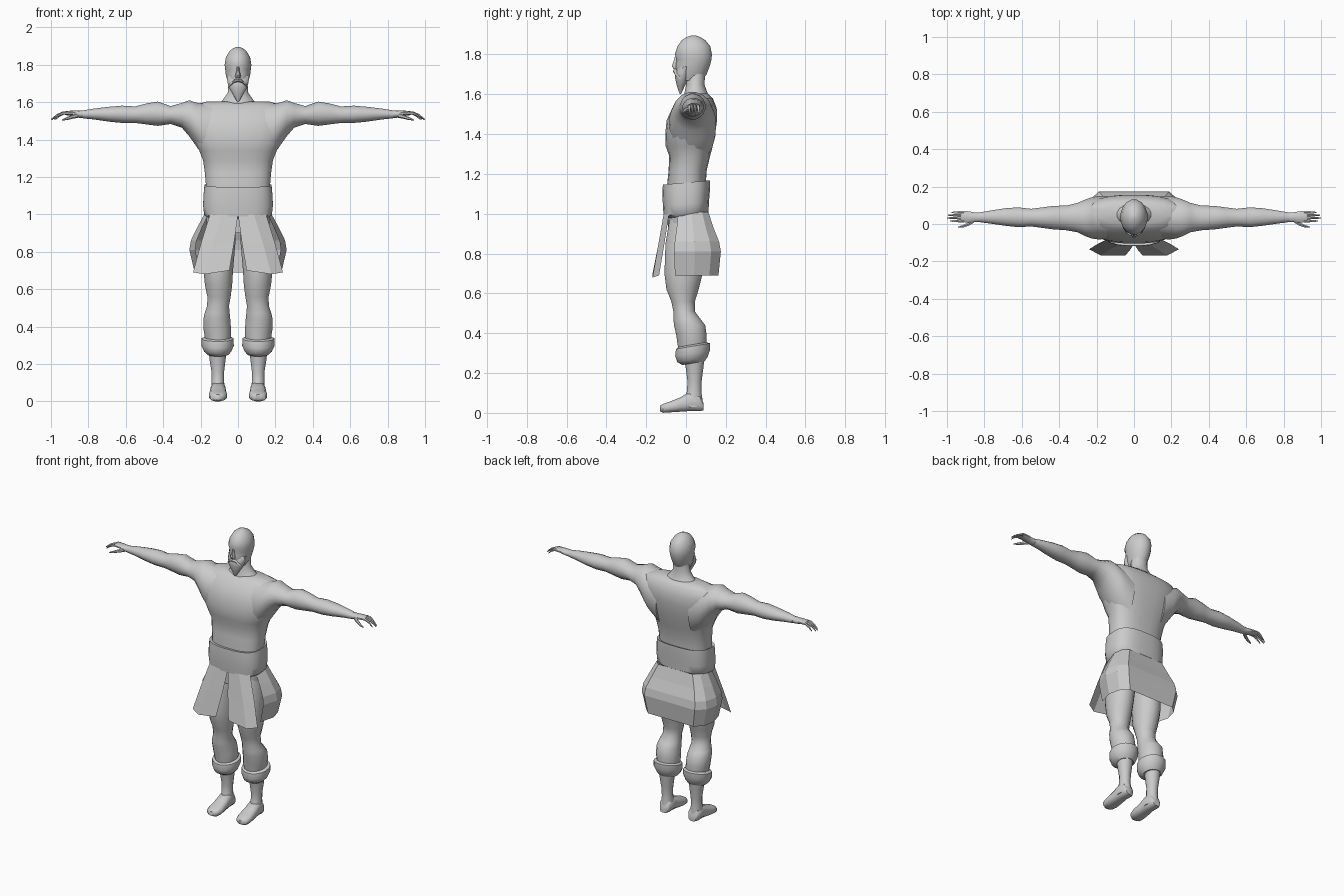
import bpy, bmesh
from math import cos, sin, pi, copysign, radians

AX = {'x': (0, 1, 2), 'y': (1, 0, 2), 'z': (2, 0, 1)}


def finish(name, bm, smooth=True):
    bmesh.ops.recalc_face_normals(bm, faces=bm.faces)
    me = bpy.data.meshes.new(name)
    bm.to_mesh(me)
    bm.free()
    ob = bpy.data.objects.new(name, me)
    bpy.context.collection.objects.link(ob)
    if smooth:
        bpy.ops.object.select_all(action='DESELECT')
        ob.select_set(True)
        bpy.context.view_layer.objects.active = ob
        bpy.ops.object.shade_smooth_by_angle(angle=radians(45))
    return ob


def loft(name, axis, rings, n=16, p=2.0, side=1, cap=True, tilt=0.0):
    """Skin rings (t, a0, a1, b0, b1); a, b are the extents across the axis."""
    it, ia, ib = AX[axis]
    bm = bmesh.new()
    loops = []
    for t, a0, a1, b0, b1 in rings:
        loop = []
        for i in range(n):
            w = 2 * pi * (i + 0.5) / n
            ca, sb = cos(w), sin(w)
            ca = copysign(abs(ca) ** (2 / p), ca)
            sb = copysign(abs(sb) ** (2 / p), sb)
            co = [0, 0, 0]
            co[ia] = (a0 + a1) / 2 + ca * (a1 - a0) / 2
            co[ib] = (b0 + b1) / 2 + sb * (b1 - b0) / 2
            co[it] = t + tilt * (co[ib] - (b0 + b1) / 2)
            co[0] *= side
            loop.append(bm.verts.new(co))
        loops.append(loop)
    for l0, l1 in zip(loops, loops[1:]):
        for i in range(n):
            j = (i + 1) % n
            bm.faces.new((l0[i], l0[j], l1[j], l1[i]))
    if cap:
        bm.faces.new(loops[0])
        bm.faces.new(loops[-1])
    return finish(name, bm)


def sheet(name, rows, side=1):
    """Flat-faced cloth from rows of points."""
    bm = bmesh.new()
    g = [[bm.verts.new((side * x, y, z)) for x, y, z in r] for r in rows]
    for r0, r1 in zip(g, g[1:]):
        for i in range(len(r0) - 1):
            bm.faces.new((r0[i], r0[i + 1], r1[i + 1], r1[i]))
    return finish(name, bm, False)


# torso from hips to shoulders
loft('torso', 'z', [
    (0.90, -.165, .165, -.09, .10), (1.00, -.172, .172, -.095, .10),
    (1.15, -.172, .172, -.095, .10), (1.22, -.178, .178, -.088, .105),
    (1.29, -.188, .188, -.085, .122), (1.34, -.208, .208, -.103, .135),
    (1.40, -.24, .24, -.105, .147), (1.47, -.26, .26, -.098, .157),
    (1.53, -.265, .265, -.07, .155), (1.58, -.25, .25, -.03, .135),
    (1.603, -.17, .17, .0, .11)], n=24, p=2.6)
# waist sash
loft('sash', 'z', [
    (1.15, -.165, .165, -.09, .10), (1.157, -.18, .18, -.117, .122),
    (1.12, -.184, .184, -.119, .122), (1.05, -.188, .188, -.117, .116),
    (1.00, -.182, .182, -.113, .114), (.985, -.165, .165, -.09, .095)],
    n=24, p=2.8, cap=False, tilt=0.09)
# neck and head
loft('neck', 'z', [
    (1.57, -.13, .13, -.02, .125), (1.61, -.085, .085, -.008, .108),
    (1.65, -.056, .056, .0, .093), (1.72, -.05, .05, .0, .10)])
loft('head', 'z', [
    (1.67, -.042, .042, -.04, .082), (1.70, -.055, .055, -.05, .105),
    (1.75, -.067, .067, -.053, .124), (1.775, -.07, .07, -.048, .13),
    (1.80, -.073, .073, -.058, .132), (1.84, -.066, .066, -.045, .124),
    (1.872, -.047, .047, -.022, .098), (1.888, -.027, .027, .005, .07),
    (1.896, -.008, .008, .03, .045)])
loft('beard', 'z', [
    (1.602, -.004, .004, -.032, -.024), (1.64, -.028, .028, -.046, -.006),
    (1.68, -.052, .052, -.056, .018), (1.71, -.059, .059, -.055, .025),
    (1.74, -.062, .062, -.035, .025)], n=12)
loft('nose', 'z', [
    (1.728, -.013, .013, -.065, -.03), (1.742, -.017, .017, -.073, -.03),
    (1.765, -.010, .010, -.064, -.03), (1.79, -.007, .007, -.057, -.03)], n=8)

for side, tag in ((1, 'left'), (-1, 'right')):
    def part(name, axis, rings, **kw):
        return loft(f'{tag}_{name}', axis, rings, side=side, **kw)

    # moustache half
    part('moustache', 'x', [
        (0, -.067, -.04, 1.708, 1.726), (.02, -.064, -.035, 1.703, 1.722),
        (.042, -.05, -.02, 1.685, 1.702), (.05, -.035, -.02, 1.677, 1.685)], n=8)
    # arm growing out of the chest
    part('arm', 'x', [
        (.12, -.08, .15, 1.25, 1.598), (.19, -.085, .152, 1.315, 1.594),
        (.225, -.08, .145, 1.365, 1.60), (.26, -.067, .133, 1.415, 1.612),
        (.30, -.046, .115, 1.462, 1.597), (.36, -.035, .10, 1.482, 1.58),
        (.43, -.03, .098, 1.472, 1.604), (.49, -.022, .09, 1.48, 1.594),
        (.55, -.014, .082, 1.488, 1.578), (.62, -.018, .09, 1.488, 1.582),
        (.69, -.01, .085, 1.495, 1.576), (.77, .002, .072, 1.507, 1.566),
        (.83, .01, .062, 1.513, 1.556)])
    # palm, fingers and thumb
    part('palm', 'x', [
        (.82, .01, .062, 1.514, 1.556), (.855, .008, .064, 1.517, 1.555),
        (.89, .006, .07, 1.527, 1.555), (.925, .01, .07, 1.531, 1.551)], n=10)
    for i, (y, tip) in enumerate(((.016, .985), (.032, 1.0), (.047, .995), (.062, .975))):
        d = (tip - .91) / 3
        path = ((.91, 1.542, .0085), (.91 + d, 1.541, .008),
                (.91 + 2 * d, 1.529, .0065), (tip, 1.507, .003))
        part(f'finger_{i + 1}', 'x',
             [(x, y - r, y + r, z - r, z + r) for x, z, r in path], n=6)
    part('thumb', 'x', [(x, y - r, y + r, z - r, z + r) for x, y, z, r in (
        (.855, .02, 1.53, .014), (.885, .0, 1.522, .011),
        (.915, -.012, 1.512, .008), (.94, -.017, 1.505, .003))], n=6)

    # trouser leg
    part('leg', 'z', [
        (.97, .01, .165, -.085, .10), (.85, .012, .185, -.105, .10),
        (.70, .025, .186, -.11, .085), (.62, .03, .178, -.10, .065),
        (.56, .038, .165, -.075, .046), (.51, .047, .166, -.065, .045),
        (.47, .043, .180, -.064, .075), (.44, .04, .186, -.062, .098),
        (.39, .036, .186, -.05, .105), (.35, .035, .18, -.045, .105),
        (.27, .05, .165, -.03, .10)])
    # gathered cuff below the knee
    part('cuff', 'z', [
        (.345, .04, .175, -.035, .10), (.335, .022, .196, -.052, .122),
        (.30, .021, .197, -.056, .122), (.268, .035, .182, -.045, .11),
        (.25, .052, .163, -.02, .095)], tilt=0.17)
    # shin and foot
    part('shin', 'z', [
        (.28, .058, .16, -.012, .095), (.22, .065, .153, -.002, .088),
        (.16, .073, .143, .006, .08), (.11, .074, .142, .004, .078),
        (.07, .068, .145, -.01, .084), (.03, .066, .147, -.02, .088)], n=12)
    part('foot', 'y', [
        (.088, .08, .133, .012, .05), (.07, .068, .146, .008, .09),
        (.02, .066, .147, .008, .108), (-.03, .062, .152, .005, .078),
        (-.08, .058, .156, .002, .058), (-.115, .068, .15, .0, .046),
        (-.131, .09, .125, .008, .036)], n=12, p=2.6)

    # split front apron panel
    sheet(f'{tag}_front_panel', [
        [(.0, -.108, 1.0), (.085, -.112, 1.0), (.15, -.085, 1.0)],
        [(.022, -.14, .84), (.135, -.14, .84), (.20, -.11, .84)],
        [(.046, -.168, .70), (.178, -.168, .68), (.24, -.135, .69)]], side)

# skirt wrapping sides and back, open at the front
half = [(.88, -.34), (1.0, .25), (.92, .72), (.72, 1.0), (.3, 1.0)]
outline = half + [(-x, y) for x, y in reversed(half)]
sheet('back_skirt', [[(x * w, y * d, z) for x, y in outline] for z, w, d in (
    (1.01, .175, .112), (.93, .218, .138), (.86, .252, .166),
    (.81, .26, .175), (.69, .232, .163))])
